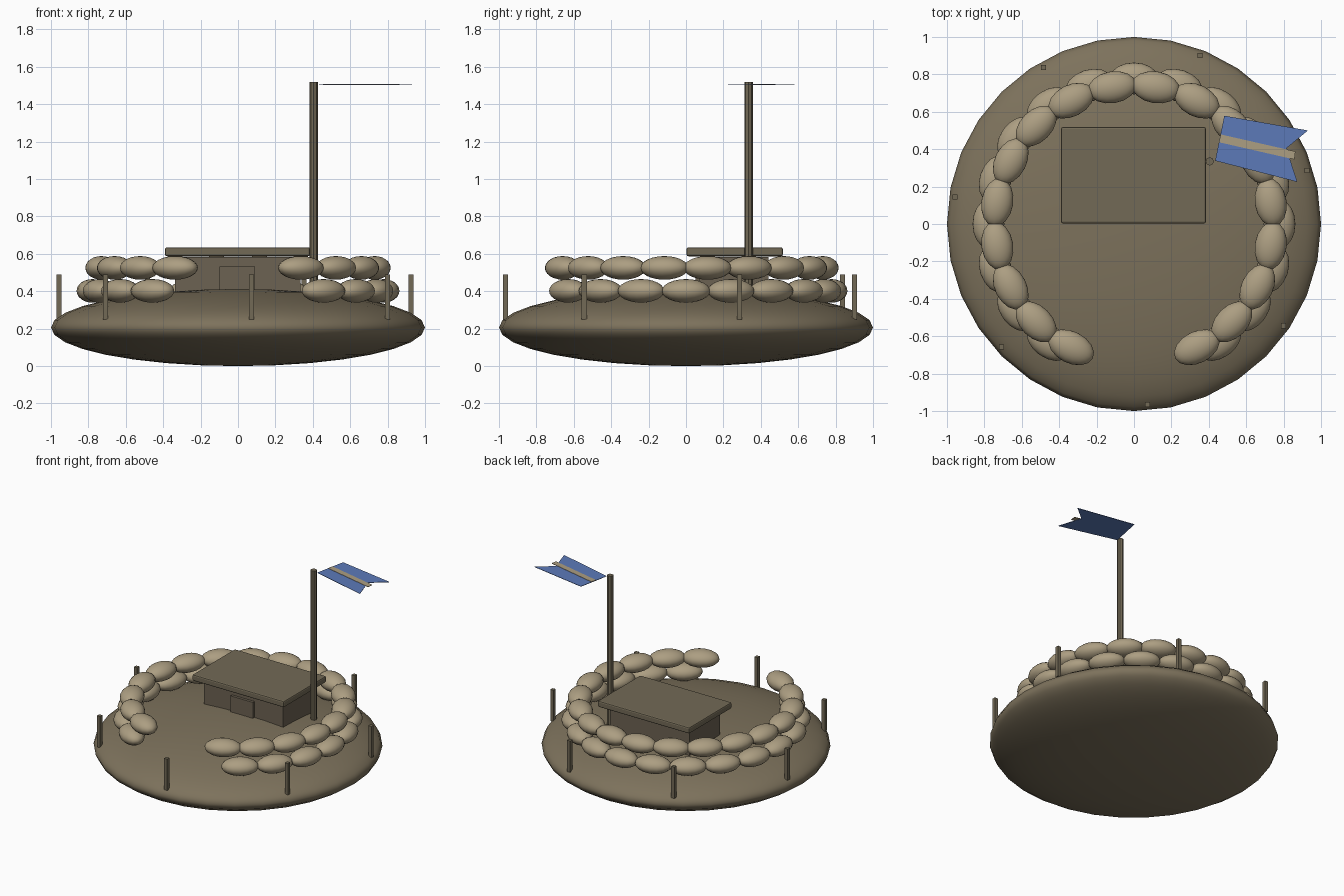
import bpy, bmesh, math

if "Cube" in bpy.data.objects:
    bpy.data.objects.remove(bpy.data.objects["Cube"])


def material(name, color):
    m = bpy.data.materials.new(name)
    m.diffuse_color = (*color, 1)
    m.use_nodes = True
    m.node_tree.nodes["Principled BSDF"].inputs["Base Color"].default_value = m.diffuse_color
    return m


EARTH = material("earth", (0.205, 0.168, 0.107))
SACK = material("sackcloth", (0.413, 0.342, 0.223))
TIMBER = material("timber", (0.171, 0.144, 0.093))
WALL = material("wall_boards", (0.150, 0.122, 0.084))
BLUE = material("blue_cloth", (0.107, 0.195, 0.485))


def finish(name, mat, smooth=False):
    ob = bpy.context.object
    ob.name = name
    ob.data.materials.append(mat)
    if smooth:
        bpy.ops.object.shade_smooth()
    return ob


def ellipsoid(name, loc, radii, mat, turn=0, segments=16, rings=12):
    bpy.ops.mesh.primitive_uv_sphere_add(segments=segments, ring_count=rings, radius=1,
                                         location=loc, rotation=(0, 0, turn))
    bpy.context.object.scale = radii
    return finish(name, mat, True)


def box(name, lo, hi, mat, bevel=0):
    bpy.ops.mesh.primitive_cube_add(size=1, location=[(a + b) / 2 for a, b in zip(lo, hi)])
    bpy.context.object.scale = [b - a for a, b in zip(lo, hi)]
    bpy.ops.object.transform_apply(location=False, rotation=False, scale=True)
    ob = finish(name, mat)
    if bevel:
        mod = ob.modifiers.new("bevel", 'BEVEL')
        mod.width, mod.segments = bevel, 2
    return ob


def plate(name, outline, z, thickness, mat):
    """Thin horizontal sheet with the given outline."""
    bm = bmesh.new()
    face = bm.faces.new([bm.verts.new((x, y, z)) for x, y in outline])
    top = bmesh.ops.extrude_face_region(bm, geom=[face])["geom"]
    for v in top:
        if isinstance(v, bmesh.types.BMVert):
            v.co.z += thickness
    bmesh.ops.recalc_face_normals(bm, faces=bm.faces)
    mesh = bpy.data.meshes.new(name)
    bm.to_mesh(mesh)
    bm.free()
    mesh.materials.append(mat)
    bpy.context.collection.objects.link(bpy.data.objects.new(name, mesh))


# Earth mound
ellipsoid("earth_mound", (0, 0, 0.206), (1, 1, 0.206), EARTH, segments=32, rings=16)

# Two staggered courses of sandbags, open at the front
for course, first, count, radius, z in (("lower", -54, 17, 0.778, 0.402),
                                        ("upper", -63, 18, 0.74, 0.525)):
    for i in range(count):
        a = math.radians(first + 18 * i)
        ellipsoid(f"{course}_sandbag_{i + 1}", (radius * math.cos(a), radius * math.sin(a), z),
                  (0.085, 0.13, 0.063), SACK, turn=a)

# Hut with overhanging roof slab and door
box("hut_walls", (-0.337, 0.07, 0.36), (0.333, 0.44, 0.582), WALL)
box("hut_roof", (-0.39, 0.003, 0.587), (0.385, 0.518, 0.635), TIMBER, bevel=0.01)
box("hut_door", (-0.098, 0.05, 0.38), (0.09, 0.08, 0.532), WALL)

# Ring of square stakes around the rim
for i in range(7):
    a = 0.3 + i * math.tau / 7
    x, y, h = 0.967 * math.cos(a), 0.967 * math.sin(a), 0.0135
    box(f"stake_{i + 1}", (x - h, y - h, 0.25), (x + h, y + h, 0.49), TIMBER)

# Flagpole
bpy.ops.mesh.primitive_cylinder_add(vertices=8, radius=0.022, depth=1.14,
                                    location=(0.405, 0.335, 0.95))
finish("flagpole", TIMBER)

# Swallowtail flag lying flat in the wind, with a centre stripe on top
plate("flag", [(0.434, 0.338), (0.873, 0.225), (0.815, 0.405), (0.93, 0.50), (0.483, 0.579)],
      1.503, 0.003, BLUE)
plate("flag_stripe", [(0.455, 0.437), (0.858, 0.345), (0.863, 0.388), (0.464, 0.479)],
      1.505, 0.003, SACK)
